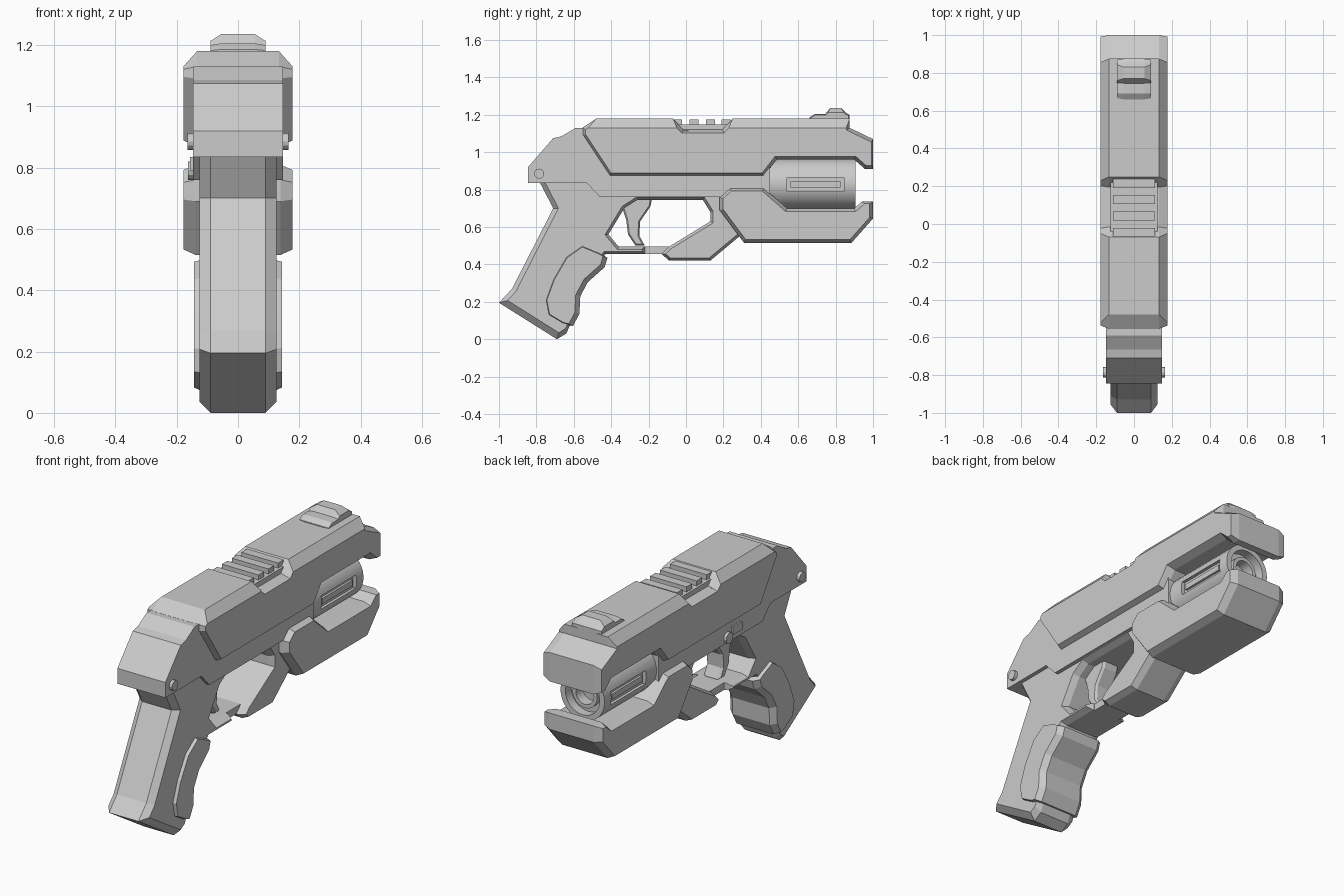
import bpy, bmesh, math
from mathutils import Vector, Matrix

if "Cube" in bpy.data.objects:
    bpy.data.objects.remove(bpy.data.objects["Cube"])


def inset(pts, ds):
    """Offset every edge of a closed profile inward by its own distance."""
    n = len(pts)
    area = sum(pts[i].x * pts[(i + 1) % n].y - pts[(i + 1) % n].x * pts[i].y for i in range(n))
    s = 1 if area > 0 else -1
    out = []
    for i in range(n):
        a, b, c = pts[i - 1], pts[i], pts[(i + 1) % n]
        u, v = (b - a).normalized(), (c - b).normalized()
        p = a + Vector((-u.y, u.x)) * s * ds[i - 1]
        q = b + Vector((-v.y, v.x)) * s * ds[i]
        cr = u.x * v.y - u.y * v.x
        t = ((q - p).x * v.y - (q - p).y * v.x) / cr
        out.append(p + u * t)
    return out


def finish(name, bm):
    bmesh.ops.recalc_face_normals(bm, faces=bm.faces[:])
    me = bpy.data.meshes.new(name)
    bm.to_mesh(me)
    bm.free()
    ob = bpy.data.objects.new(name, me)
    bpy.context.collection.objects.link(ob)
    return ob


def plate(name, prof, w, c=0.0, d=0.0, special=None):
    """Side profile (y, z) of half width w, chamfered c across and d inward.
    special maps edge index to its own inward distance."""
    pts = [Vector(p) for p in prof]
    n = len(pts)
    if c:
        ds = [(special or {}).get(i, d) for i in range(n)]
        inner = inset(pts, ds)
        layers = [(-w, inner), (c - w, pts), (w - c, pts), (w, inner)]
    else:
        layers = [(-w, pts), (w, pts)]
    bm = bmesh.new()
    rings = [[bm.verts.new((x, p.x, p.y)) for p in pl] for x, pl in layers]
    for r, q in zip(rings, rings[1:]):
        for i in range(n):
            j = (i + 1) % n
            bm.faces.new((r[i], r[j], q[j], q[i]))
    bm.faces.new(rings[0])
    bm.faces.new(rings[-1])
    return finish(name, bm)


def box(name, x0, x1, y0, y1, z0, z1):
    bm = bmesh.new()
    bmesh.ops.create_cube(bm, size=1)
    for v in bm.verts:
        v.co = ((x0 + x1) / 2 + v.co.x * (x1 - x0), (y0 + y1) / 2 + v.co.y * (y1 - y0),
                (z0 + z1) / 2 + v.co.z * (z1 - z0))
    return finish(name, bm)


def pin(name, x, y, z, r, depth):
    bpy.ops.mesh.primitive_cylinder_add(vertices=12, radius=r, depth=depth,
                                        location=(x, y, z), rotation=(0, math.pi / 2, 0))
    bpy.context.object.name = name


# slide with top notch and stepped muzzle
plate("slide", [(-.48, 1.18), (-.555, 1.13), (-.555, 1.09), (-.41, .87), (.415, .87),
                (.485, .96), (.90, .96), (.957, .91), (1, .91), (1, 1.07), (.875, 1.13),
                (.875, 1.18), (.25, 1.18), (.195, 1.12), (-.015, 1.12), (-.07, 1.18)],
      .178, .045, .018, {8: .008, 11: .05, 15: .05})

# ribs in the notch
box("rib_base", -.125, .125, -.05, .235, 1.1, 1.148)
for i, y in enumerate((-.045, .043, .13, .215)):
    box(f"rib_{i}", -.112, .112, y - .024, y + .024, 1.12, 1.176)

# front sight
plate("front_sight", [(.66, 1.17), (.66, 1.185), (.69, 1.205), (.745, 1.205), (.77, 1.235),
                      (.83, 1.235), (.855, 1.21), (.875, 1.2), (.875, 1.17)],
      .09, .035, .006, {4: .022})

# upper receiver with rear block
plate("receiver", [(-.845, .835), (-.845, .92), (-.71, 1.075), (-.665, 1.085), (-.59, 1.13),
                   (-.3, 1.125), (.45, 1.1), (.45, .76), (-.46, .76), (-.53, .835)], .147)

# grip, lower frame and trigger guard in one outline
plate("lower_frame", [(-.78, .85), (-.78, .835), (-.71, .70), (-.93, .27), (-1, .195),
                      (-.69, 0), (-.64, .03), (-.60, .12), (-.60, .24), (-.43, .455),
                      (-.22, .455), (-.22, .495), (-.36, .495), (-.415, .56), (-.33, .70),
                      (-.26, .745), (.09, .745), (.13, .68), (.13, .63), (-.09, .495),
                      (-.13, .455), (-.09, .42), (.13, .42), (.31, .57), (.31, .85)],
      .125, .035, .015, {1: .025, 2: .025, 3: .025, 4: .035, 5: .025})
box("guard_bridge", -.08, .08, -.24, -.09, .455, .495)

# trigger
plate("trigger", [(-.36, .76), (-.18, .76), (-.19, .71), (-.245, .63), (-.25, .555),
                  (-.22, .50), (-.27, .50), (-.31, .56), (-.32, .64)], .05, .012, .008)

# finger grip
plate("finger_grip", [(-.555, .50), (-.46, .46), (-.42, .435), (-.435, .385), (-.525, .305),
                      (-.565, .23), (-.57, .135), (-.605, .07), (-.66, .085), (-.735, .13),
                      (-.75, .21), (-.71, .32), (-.64, .44)],
      .143, .03, .006, {2: .025, 3: .025, 4: .025, 5: .025, 6: .025})

# block under the barrel
plate("under_barrel_block", [(.18, .76), (.18, .69), (.31, .515), (.885, .515), (1, .645),
                             (1, .735), (.94, .735), (.90, .70), (.54, .70), (.415, .81),
                             (.235, .81)], .178, .04, .018, {5: .01})

# barrel with recessed muzzle
bm = bmesh.new()
bmesh.ops.create_cone(bm, cap_ends=True, segments=32, radius1=.135, radius2=.135, depth=.55)
bmesh.ops.transform(bm, verts=bm.verts[:],
                    matrix=Matrix.Translation((0, .63, .83)) @ Matrix.Rotation(-math.pi / 2, 4, "X"))
cap = max(bm.faces, key=lambda f: f.calc_center_median().y)
for thick, push in ((.03, -.05), (.03, .03), (.02, -.06)):
    bmesh.ops.inset_region(bm, faces=[cap], thickness=thick)
    cap = bmesh.ops.extrude_discrete_faces(bm, faces=[cap])["faces"][0]
    bmesh.ops.translate(bm, verts=cap.verts[:], vec=(0, push, 0))
barrel = finish("barrel", bm)

# slots cut in the barrel sides, each with an inner bar
cutter = box("slot_cutter", .112, .2, .54, .845, .79, .865)
mirror = cutter.modifiers.new("mirror", "MIRROR")
mirror.use_axis[0] = True
cutter.hide_render = True
cutter.hide_set(True)
for s in (-1, 1):
    x = sorted((s * .1, s * .125))
    box("slot_bar", x[0], x[1], .56, .825, .812, .843)
bpy.ops.object.select_all(action="DESELECT")
barrel.select_set(True)
bpy.context.view_layer.objects.active = barrel
bpy.ops.object.shade_smooth_by_angle(angle=math.radians(30))
cut = barrel.modifiers.new("slots", "BOOLEAN")
cut.object = cutter
cut.solver = "EXACT"

# pins and left-hand catch
pin("rear_pin", 0, -.785, .885, .027, .33)
pin("left_pin", -.145, -.15, .79, .03, .035)
box("left_catch", -.156, -.13, -.27, -.19, .79, .835)
